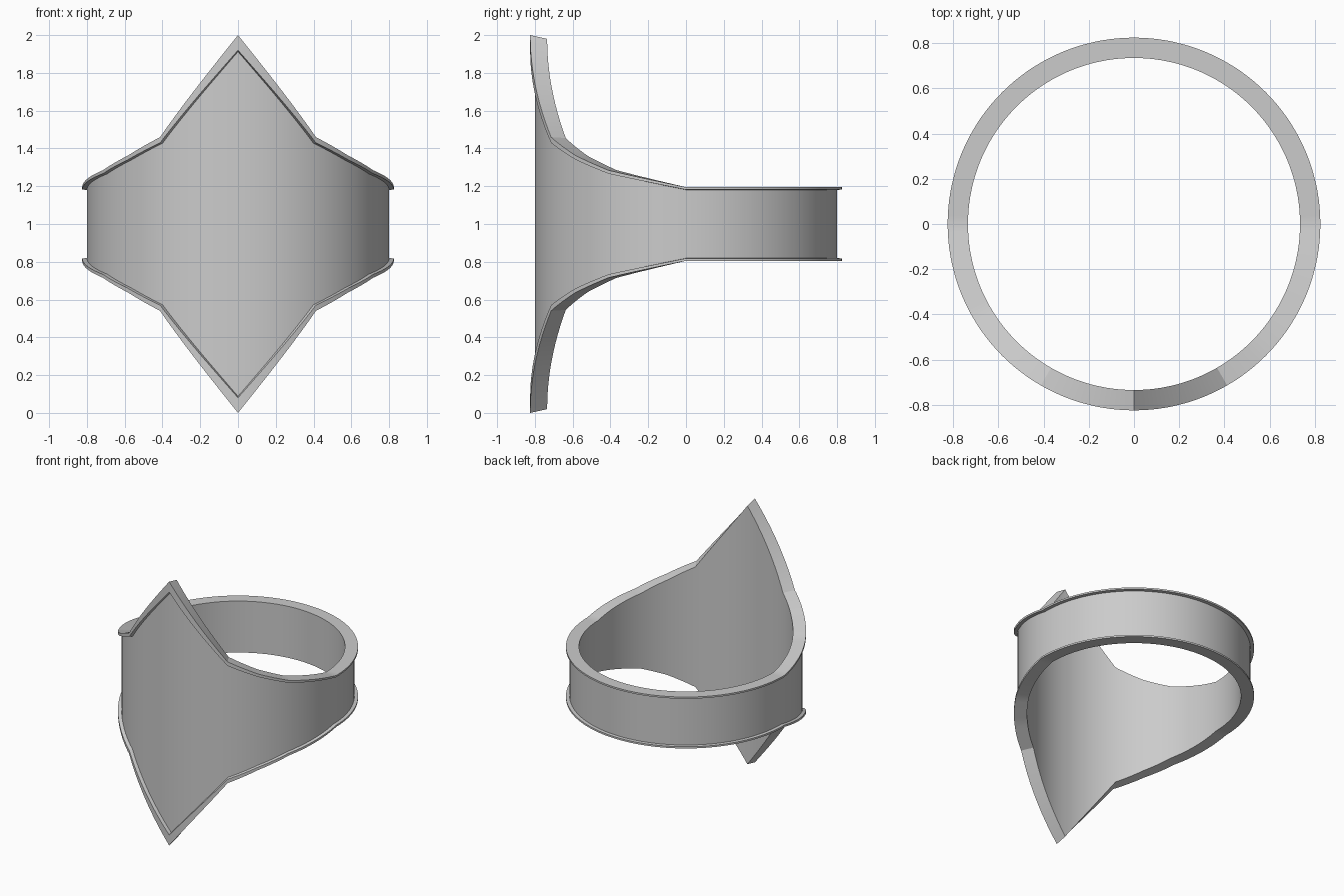
import bpy, bmesh, math

if "Cube" in bpy.data.objects:
    bpy.data.objects.remove(bpy.data.objects["Cube"])

R_IN, R_BAND, R_LIP = 0.735, 0.80, 0.825
SEGMENTS = 144
# angle from front (deg): half height at lip, half height at inner edge, lip thickness
KEYS = [(0, 1.0, 0.98, 0.08), (30, 0.46, 0.455, 0.03), (45, 0.362, 0.36, 0.022),
        (60, 0.285, 0.285, 0.018), (90, 0.195, 0.195, 0.013), (180, 0.195, 0.195, 0.013)]


def edge_at(deg):
    """Interpolate the pointed edge outline around the ring."""
    for a, b in zip(KEYS, KEYS[1:]):
        if deg <= b[0]:
            t = (deg - a[0]) / (b[0] - a[0])
            return [p + (q - p) * t for p, q in zip(a[1:], b[1:])]


def section(deg):
    """Closed radial section: plain inside, lipped top and bottom outside."""
    h, h_in, t = edge_at(deg)
    upper = [(R_IN, h_in), (R_LIP, h), (R_LIP, h - t), (R_BAND, h - t * 1.1)]
    return upper + [(r, -z) for r, z in reversed(upper)]


# Sweep the changing section around the ring
bm = bmesh.new()
rings = []
for i in range(SEGMENTS):
    deg = 360 * i / SEGMENTS
    a = math.radians(deg)
    rings.append([bm.verts.new((r * math.sin(a), -r * math.cos(a), 1 + z))
                  for r, z in section(min(deg, 360 - deg))])
for i in range(SEGMENTS):
    a, b = rings[i], rings[(i + 1) % SEGMENTS]
    n = len(a)
    for j in range(n):
        k = (j + 1) % n
        bm.faces.new((a[j], a[k], b[k], b[j]))
bmesh.ops.recalc_face_normals(bm, faces=bm.faces)
mesh = bpy.data.meshes.new("pointed_ring_band")
bm.to_mesh(mesh)
bm.free()
ring = bpy.data.objects.new("pointed_ring_band", mesh)
bpy.context.collection.objects.link(ring)

# Smooth walls with crisp lip edges
bpy.context.view_layer.objects.active = ring
ring.select_set(True)
bpy.ops.object.shade_smooth_by_angle(angle=math.radians(25))
